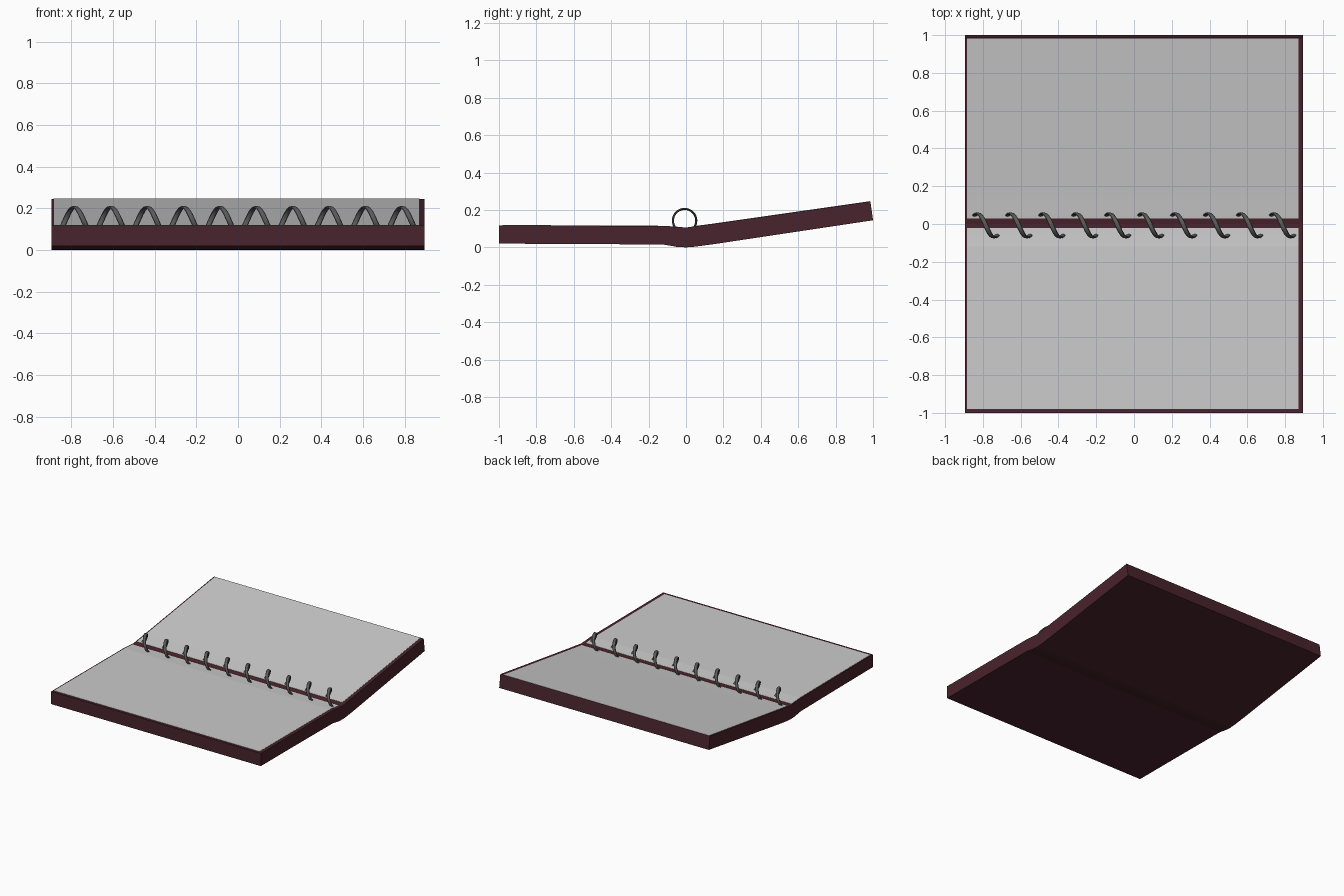
import bpy, math

if "Cube" in bpy.data.objects:
    bpy.data.objects.remove(bpy.data.objects["Cube"])


def material(name, rgb):
    m = bpy.data.materials.new(name)
    m.diffuse_color = (*rgb, 1)
    m.use_nodes = True
    m.node_tree.nodes["Principled BSDF"].inputs["Base Color"].default_value = m.diffuse_color
    return m


def make(name, verts, faces, mat=None):
    mesh = bpy.data.meshes.new(name)
    mesh.from_pydata(verts, [], faces)
    mesh.update()
    ob = bpy.data.objects.new(name, mesh)
    bpy.context.collection.objects.link(ob)
    if mat:
        mesh.materials.append(mat)
    return ob


def slab(name, top, bottom, x0, x1, mat=None):
    """Extrude a y-z strip (top and bottom lines, left to right) along x."""
    n = len(top)
    ring = list(bottom) + list(reversed(top))
    k = len(ring)
    verts = [(x, y, z) for x in (x0, x1) for y, z in ring]
    faces = [(i, i + k, (i + 1) % k + k, (i + 1) % k) for i in range(k)]
    # end caps split into quads so the bent outline stays clean
    for i in range(n - 1):
        quad = (i, i + 1, k - 2 - i, k - 1 - i)
        faces.append(quad)
        faces.append(tuple(v + k for v in reversed(quad)))
    ob = make(name, verts, faces, mat)
    ob.data.flip_normals()
    bpy.context.view_layer.objects.active = ob
    bpy.ops.object.mode_set(mode='EDIT')
    bpy.ops.mesh.select_all(action='SELECT')
    bpy.ops.mesh.normals_make_consistent(inside=False)
    bpy.ops.object.mode_set(mode='OBJECT')
    return ob


maroon = material("maroon", (0.066, 0.017, 0.026))
metal = material("dark_metal", (0.1, 0.1, 0.1))

# Open cover: flat front half, dipped spine, raised back half
TOP = [(-1, .118), (-.53, .116), (-.12, .114), (-.05, .109), (0, .106),
       (.05, .113), (.14, .125), (.986, .246)]
BOTTOM = [(-1, .02), (-.53, .018), (-.12, .015), (-.05, .003), (0, 0),
          (.05, .004), (.14, .016), (1, .145)]
slab("cover", TOP, BOTTOM, -.895, .895, maroon)


def top_z(y):
    for (a, za), (b, zb) in zip(TOP, TOP[1:]):
        if a <= y <= b:
            return za + (zb - za) * (y - a) / (b - a)


# Pages lying flush on each half
for name, y0, y1 in (("front_pages", -.98, -.02), ("back_pages", .03, .983)):
    ys = [y0] + [y for y, z in TOP if y0 < y < y1] + [y1]
    slab(name, [(y, top_z(y) + .0015) for y in ys],
         [(y, top_z(y) - .01) for y in ys], -.885, .87)

# Spiral binding: flattened wire swept along a helix
TURNS, STEPS, SIDES = 10, 32, 10
PITCH, X0, CY, CZ, R = .1745, -.872, -.0075, .143, .0625
verts, faces = [], []
total = TURNS * STEPS
for i in range(total + 1):
    turn = i / STEPS
    a = 2 * math.pi * turn - math.pi / 2
    for j in range(SIDES):
        b = 2 * math.pi * j / SIDES
        r = R + .006 * math.sin(b)
        verts.append((X0 + PITCH * turn + .014 * math.cos(b),
                      CY + r * math.cos(a), CZ + r * math.sin(a)))
for i in range(total):
    for j in range(SIDES):
        p, q = i * SIDES + j, i * SIDES + (j + 1) % SIDES
        faces.append((p, q, q + SIDES, p + SIDES))
faces += [tuple(reversed(range(SIDES))),
          tuple(total * SIDES + j for j in range(SIDES))]
spiral = make("spiral_binding", verts, faces, metal)
bpy.ops.object.select_all(action='DESELECT')
spiral.select_set(True)
bpy.context.view_layer.objects.active = spiral
bpy.ops.object.mode_set(mode='EDIT')
bpy.ops.mesh.select_all(action='SELECT')
bpy.ops.mesh.normals_make_consistent(inside=False)
bpy.ops.object.mode_set(mode='OBJECT')
bpy.ops.object.shade_smooth_by_angle()
